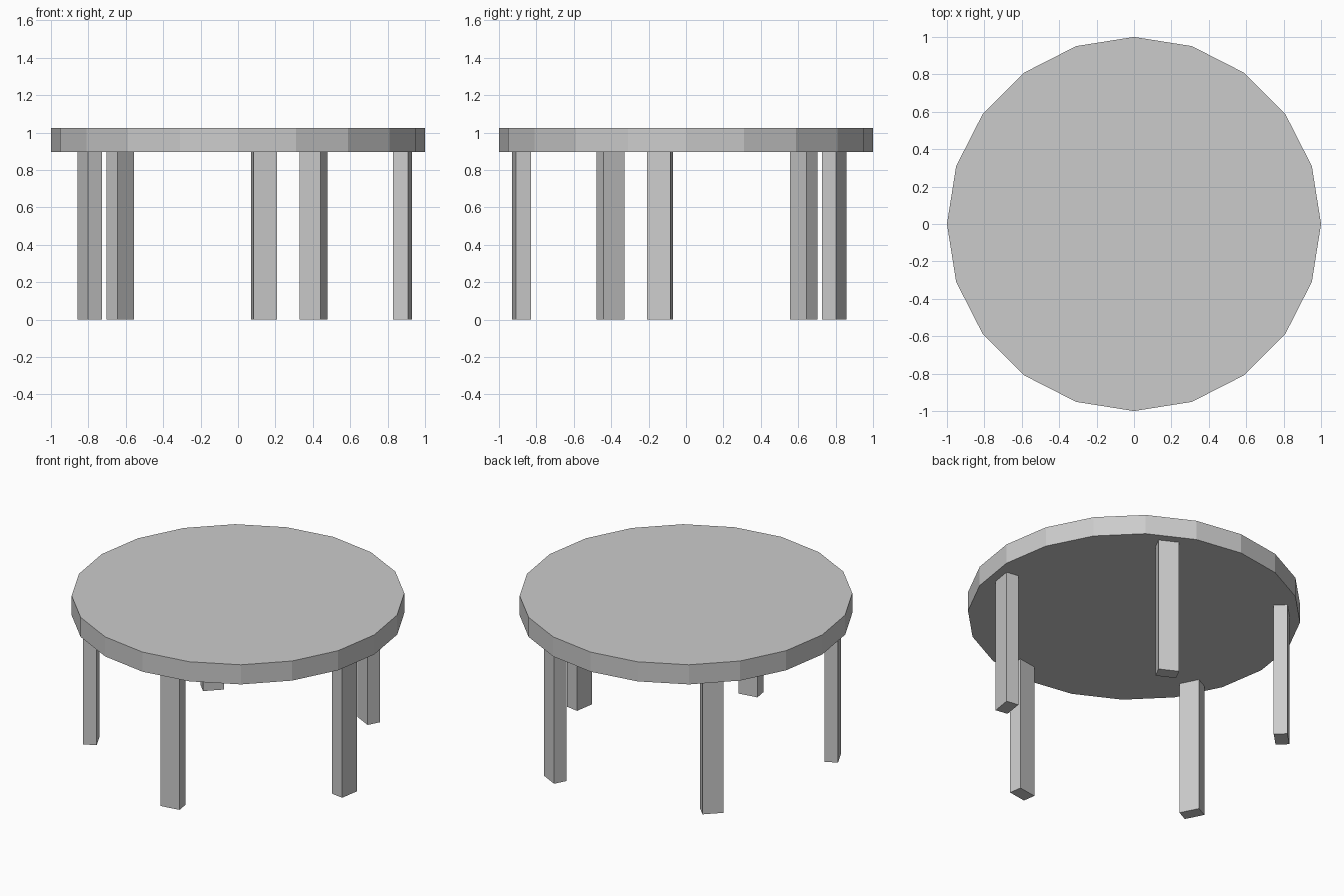
import bpy
from math import radians, cos, sin

if "Cube" in bpy.data.objects:
    bpy.data.objects.remove(bpy.data.objects["Cube"])

TOP_Z, UNDER_Z = 1.025, 0.895
LEG_COUNT, LEG_RADIUS, FIRST_ANGLE = 5, 0.89, -9
LEG_DEPTH, LEG_WIDTH = 0.083, 0.127

# Round tabletop: flat-sided 20-gon slab
bpy.ops.mesh.primitive_cylinder_add(vertices=20, radius=1, depth=TOP_Z - UNDER_Z,
                                    location=(0, 0, (TOP_Z + UNDER_Z) / 2))
bpy.context.object.name = "tabletop"


def add_leg(index):
    """Rectangular leg with its wide side facing outward."""
    a = radians(FIRST_ANGLE + index * 360 / LEG_COUNT)
    bpy.ops.mesh.primitive_cube_add(
        size=1, location=(LEG_RADIUS * cos(a), LEG_RADIUS * sin(a), UNDER_Z / 2),
        rotation=(0, 0, a))
    leg = bpy.context.object
    leg.name = f"leg_{index + 1}"
    leg.scale = (LEG_DEPTH, LEG_WIDTH, UNDER_Z)


# Five legs evenly spaced around the rim
for i in range(LEG_COUNT):
    add_leg(i)
